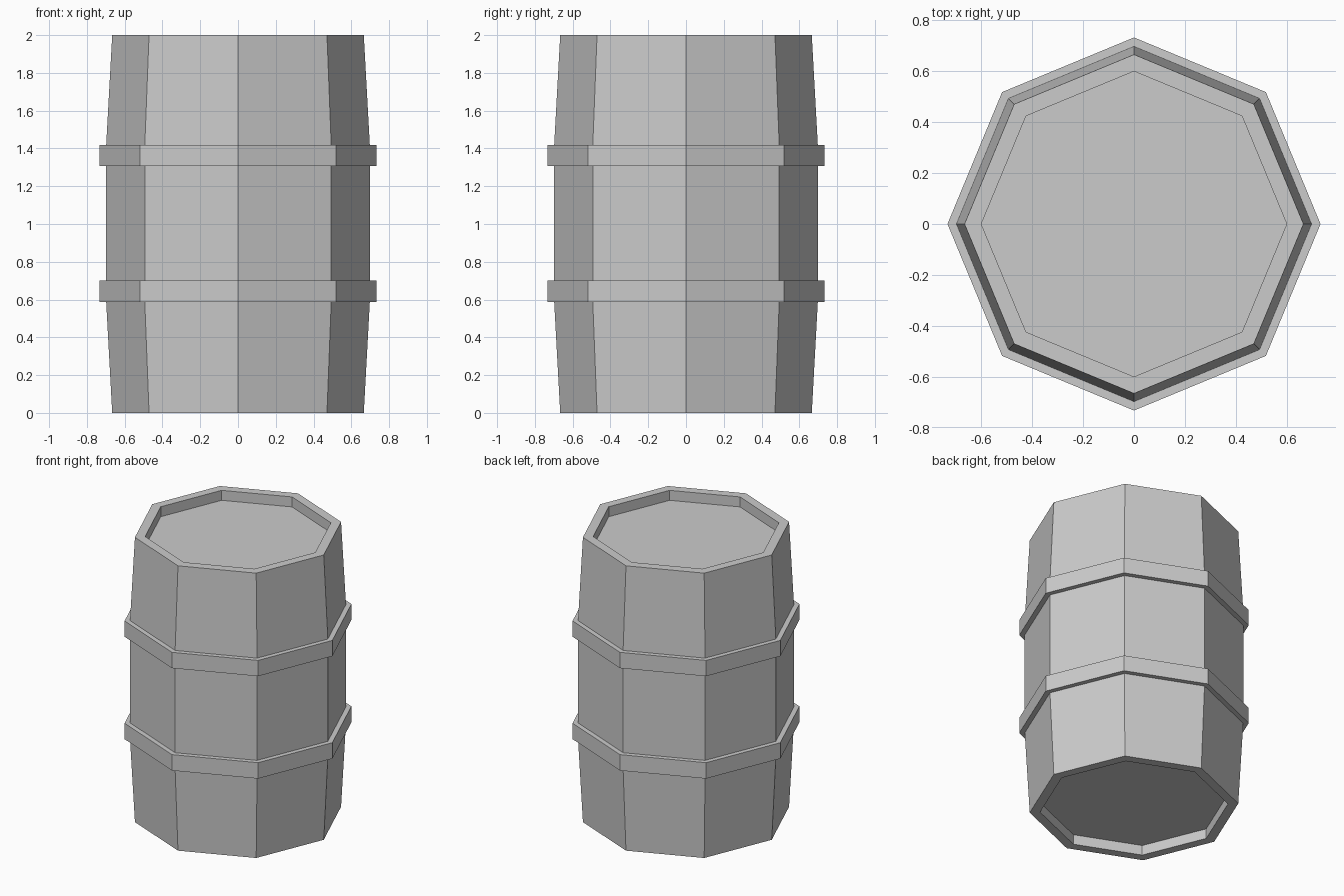
import bpy
import bmesh
from math import cos, sin, tau

if "Cube" in bpy.data.objects:
    bpy.data.objects.remove(bpy.data.objects["Cube"])

SIDES = 8


def lathe(name, profile, closed=False):
    """Turn an (r, z) profile into an eight-sided solid, corners on the axes."""
    bm = bmesh.new()
    rings = [[bm.verts.new((r * cos(tau * i / SIDES), r * sin(tau * i / SIDES), z))
              for i in range(SIDES)] for r, z in profile]
    pairs = list(zip(rings, rings[1:]))
    if closed:
        pairs.append((rings[-1], rings[0]))
    for a, b in pairs:
        for i in range(SIDES):
            j = (i + 1) % SIDES
            bm.faces.new((a[i], a[j], b[j], b[i]))
    if not closed:
        bm.faces.new(rings[0])
        bm.faces.new(rings[-1])
    bmesh.ops.recalc_face_normals(bm, faces=bm.faces)
    mesh = bpy.data.meshes.new(name)
    bm.to_mesh(mesh)
    bm.free()
    obj = bpy.data.objects.new(name, mesh)
    bpy.context.collection.objects.link(obj)
    return obj


# Barrel body: tapered ends, straight middle, recessed lids at both ends
lathe("barrel_body", [(0.60, 0.07), (0.60, 0.0), (0.666, 0.0), (0.698, 0.59),
                      (0.698, 1.415), (0.666, 2.0), (0.60, 2.0), (0.60, 1.93)])

# Two hoops, slightly sunk into the body
for name, low, high in (("lower_hoop", 0.588, 0.70), ("upper_hoop", 1.307, 1.418)):
    lathe(name, [(0.69, low), (0.733, low), (0.733, high), (0.69, high)], closed=True)
